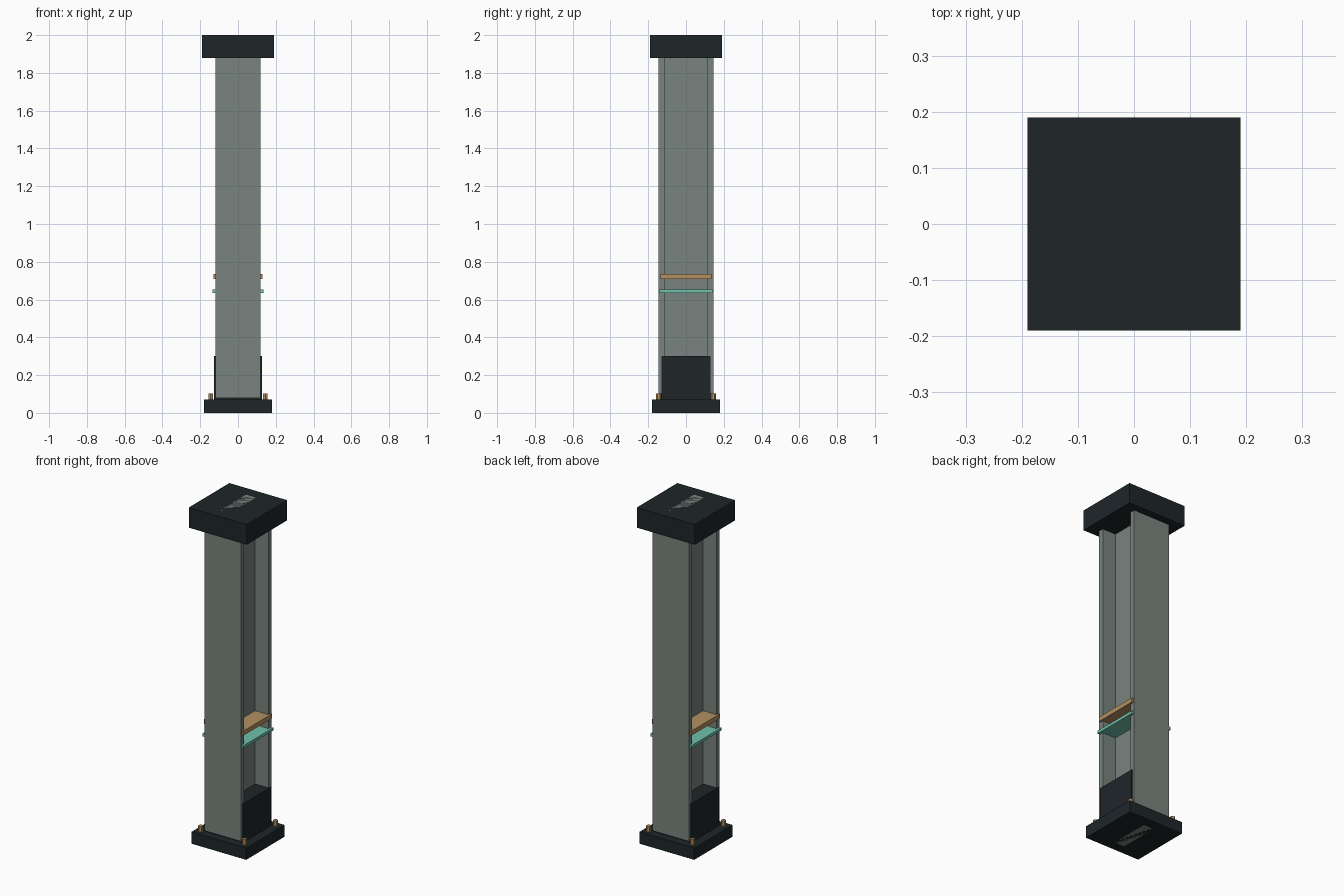
import bpy
import bmesh

if "Cube" in bpy.data.objects:
    bpy.data.objects.remove(bpy.data.objects["Cube"])


def material(name, color):
    m = bpy.data.materials.new(name)
    m.diffuse_color = (*color, 1)
    m.use_nodes = True
    m.node_tree.nodes["Principled BSDF"].inputs["Base Color"].default_value = m.diffuse_color
    return m


DARK = material("dark_metal", (0.013, 0.019, 0.022))
STEEL = material("grey_green_steel", (0.19, 0.23, 0.21))
TAN = material("tan_metal", (0.45, 0.28, 0.12))
TEAL = material("teal_glow", (0.16, 0.53, 0.41))


def finish(name, bm, mat):
    mesh = bpy.data.meshes.new(name)
    bm.to_mesh(mesh)
    bm.free()
    mesh.materials.append(mat)
    obj = bpy.data.objects.new(name, mesh)
    bpy.context.collection.objects.link(obj)
    return obj


def box(name, hx, hy, z0, z1, mat, y=0):
    """Box centred on x = 0 with half widths hx, hy between two heights."""
    bm = bmesh.new()
    bmesh.ops.create_cube(bm, size=1)
    for v in bm.verts:
        v.co = (v.co.x * 2 * hx, v.co.y * 2 * hy + y, z0 + (v.co.z + 0.5) * (z1 - z0))
    return finish(name, bm, mat)


def bolt(name, x, y):
    bm = bmesh.new()
    bmesh.ops.create_cone(bm, cap_ends=True, segments=6, radius1=0.014,
                          radius2=0.014, depth=0.05)
    bmesh.ops.translate(bm, verts=bm.verts, vec=(x, y, 0.078))
    return finish(name, bm, TAN)


# Foot and head plates
box("base_plate", 0.18, 0.18, 0, 0.07, DARK)
box("top_cap", 0.19, 0.19, 1.88, 2.0, DARK)

# H-section column: web running the full height, flanges front and back
box("column_web", 0.0325, 0.12, 0, 2.0, STEEL)
for label, s in (("front", -1), ("back", 1)):
    box(label + "_flange", 0.12, 0.0155, 0.08, 1.9, STEEL, y=s * 0.1295)

# Filler block at the foot and the two bands through the channels
box("foot_block", 0.126, 0.131, 0.05, 0.30, DARK)
box("teal_band", 0.135, 0.14, 0.635, 0.652, TEAL)
box("tan_band", 0.13, 0.135, 0.708, 0.735, TAN)

# Anchor bolts at the base corners
for x in (-0.145, 0.145):
    for y in (-0.145, 0.145):
        bolt("anchor_bolt", x, y)
